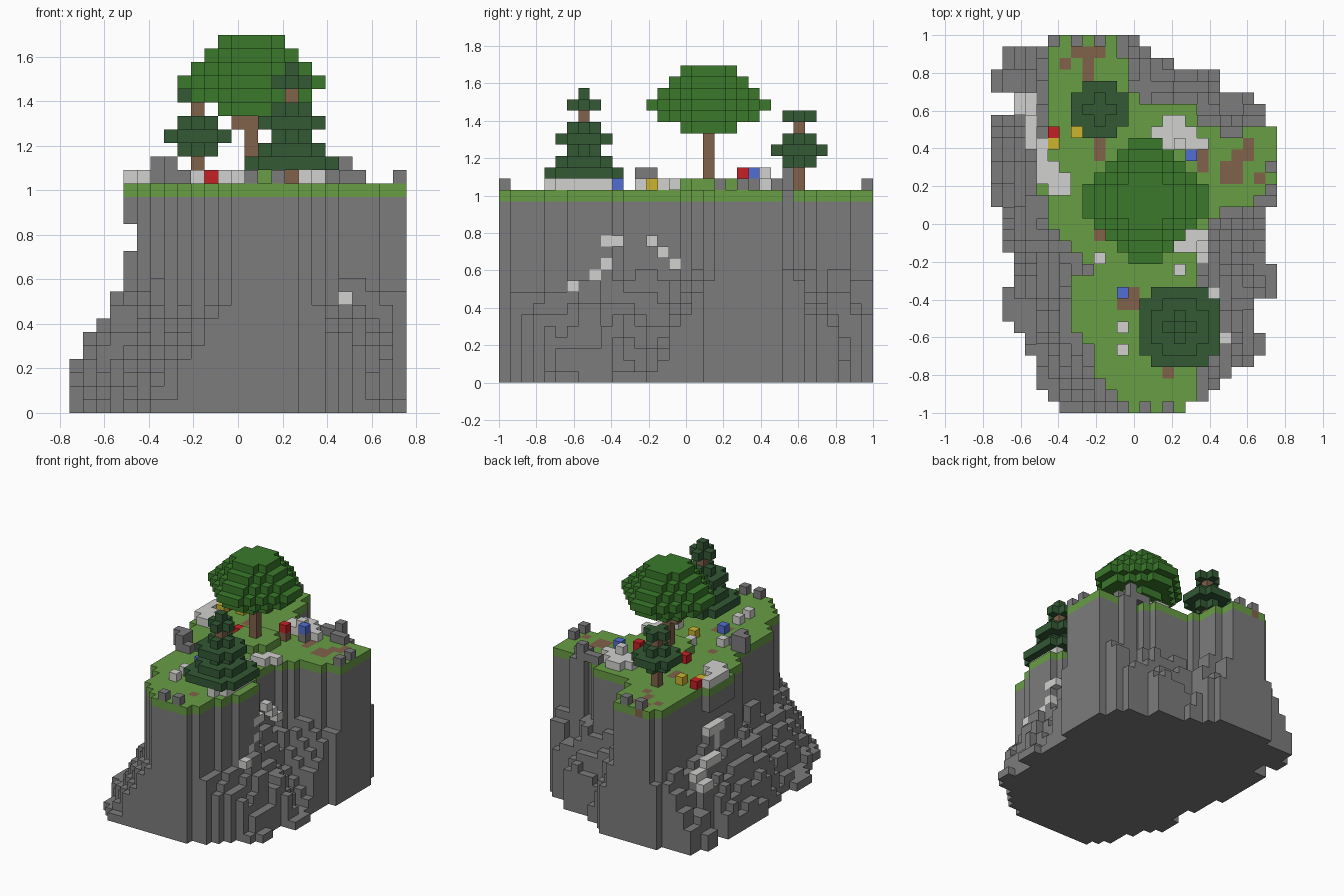
import bpy, bmesh, random
from mathutils import Vector

random.seed(4)
if "Cube" in bpy.data.objects:
    bpy.data.objects.remove(bpy.data.objects["Cube"], do_unlink=True)

V = 2 / 33                      # block size
NX, NY, GROUND = 25, 33, 16     # block grid and grass layer
blocks = {}                     # (x, y, z) -> (part name, colour name)

COLOURS = {
    "rock": (.2, .2, .2), "pale_stone": (.64, .64, .63),
    "grass": (.14, .34, .06), "dirt_brown": (.22, .122, .068),
    "leaf_green": (.042, .19, .024), "pine_green": (.033, .1, .036),
    "red": (.55, .015, .018), "yellow": (.6, .46, .028), "blue": (.085, .155, .65),
}


def put(part, colour, x, y, z, w=1, d=1, h=1):
    """Fill a box of blocks."""
    for i in range(x, x + w):
        for j in range(y, y + d):
            for k in range(z, z + h):
                blocks[i, j, k] = (part, colour)


def disc(part, colour, x, y, z, r, cut):
    """Fill one octagonal layer of blocks; a smaller cut trims the corners more."""
    for i in range(-r, r + 1):
        for j in range(-r, r + 1):
            if abs(i) + abs(j) <= max(0, r + min(cut, r - 1)):
                put(part, colour, x + i, y + j, z)


def inside(poly, x, y):
    hit = False
    for (ax, ay), (bx, by) in zip(poly, poly[1:] + poly[:1]):
        if (ay > y) != (by > y) and x < ax + (y - ay) * (bx - ax) / (by - ay):
            hit = not hit
    return hit


def cells(poly):
    return {(i, j) for i in range(NX) for j in range(NY) if inside(poly, i + .5, j + .5)}


# Outlines of the footprint and of the grassy plateau, in blocks
foot = cells([(6, 0), (17, 0), (18, 1), (20, 2), (22, 4), (24, 5), (24, 7), (23, 8),
              (23, 10), (25, 10), (25, 13), (24, 13), (24, 18), (25, 18), (25, 25),
              (24, 25), (24, 27), (23, 28), (20, 28), (20, 30), (17, 30), (15, 31),
              (13, 32), (13, 33), (5, 33), (5, 32), (2, 32), (1, 31), (1, 30), (0, 30),
              (0, 28), (2, 28), (2, 26), (0, 26), (0, 18), (1, 18), (1, 14), (2, 14),
              (2, 11), (1, 11), (1, 8), (3, 7), (4, 4), (4, 2), (5, 2), (5, 1), (6, 1)])
plateau = cells([(12, 0), (17, 0), (18, 2), (19, 5), (20, 7), (20, 10), (18, 12),
                 (18, 15), (19, 17), (22, 18), (25, 19), (25, 25), (20, 25), (17, 27),
                 (13, 27), (12, 29), (11, 33), (6, 33), (5, 31), (5, 24), (4, 23),
                 (4, 20), (5, 18), (5, 16), (7, 15), (7, 8), (9, 6), (9, 3), (11, 2)])

# Cliff, with stepped rubble falling away from the plateau
bumps = {}
for i, j in sorted(foot | plateau):
    if (i, j) in plateau:
        put("cliff", "rock", i, j, 0, h=GROUND)
        if i == 4:                              # small overhang
            for k in range(12, 14):
                blocks.pop((i, j, k))
        put("grass_top", "grass", i, j, GROUND)
    else:
        dist = min(((i - a) ** 2 + (j - b) ** 2) ** .5 for a, b in plateau)
        bump = bumps.setdefault((i // 2, (j + i // 4) // 2), random.uniform(-1.2, 1.2))
        lean = -1.5 if j < 10 else 1 if j > 24 and i > 15 else 0
        put("cliff", "rock", i, j, 0, h=max(1, min(10, round(11 - 2 * dist + bump + lean))))
put("cliff", "rock", 20, 25, 0, 2, 1, GROUND + 1)

# Pale ledges on the left slope and pale stones jutting from the right cliff
for i, j, d, top in [(2, 26, 2, 6), (3, 26, 2, 7), (3, 23, 3, 8), (4, 21, 3, 11)]:
    put("cliff", "rock", i, j, 0, 1, d, top)
    put("pale_ledges", "pale_stone", i, j, top, 1, d)
put("pale_ledges", "pale_stone", 4, 22, 9, h=2)
for j, k in [(6, 8), (8, 9), (9, 10), (9, 12), (10, 12), (13, 12), (14, 11), (15, 10)]:
    edge = next(i for i in range(16, NX) if (i, j) not in plateau)
    put("pale_ledges", "pale_stone", edge - (7 < j < 10), j, k)

# Bare dirt patches set in the grass
for x, y, w, d in [(6, 30, 1, 1), (7, 31, 1, 2), (8, 29, 1, 3), (9, 28, 1, 1), (9, 31, 1, 1),
                   (9, 22, 1, 2), (9, 15, 1, 1), (11, 9, 2, 1), (12, 10, 1, 1), (15, 3, 1, 1),
                   (18, 21, 1, 2), (20, 20, 2, 2), (21, 22, 2, 1), (22, 23, 1, 1), (23, 20, 1, 1)]:
    put("dirt_patches", "dirt_brown", x, y, GROUND, w, d)

# Mound under the broad tree
TOP = GROUND + 1
disc("mound", "grass", 13, 18, TOP, 2, 1)
put("mound", "dirt_brown", 15, 21, TOP)

# Loose rocks on the plateau: x, y, width, depth, height
for x, y, w, d, h in [(7, 12, 1, 2, 2), (6, 13, 1, 1, 2), (8, 12, 1, 1, 1), (20, 25, 1, 1, 2),
                      (20, 24, 2, 1, 1), (18, 25, 2, 1, 1), (24, 19, 1, 1, 1), (24, 21, 1, 1, 1),
                      (13, 0, 1, 1, 1), (15, 0, 1, 1, 1), (17, 22, 1, 1, 1),
                      (7, 32, 1, 1, 1), (9, 32, 1, 1, 1)]:
    put("grey_rocks", "rock", x, y, TOP, w, d, h)
for x, y, w, d, h in [(14, 23, 5, 1, 1), (14, 24, 4, 1, 1), (15, 25, 2, 1, 1), (16, 23, 1, 1, 2),
                      (4, 20, 1, 3, 1), (5, 19, 1, 3, 1), (6, 19, 1, 2, 1), (4, 23, 1, 1, 1),
                      (16, 14, 2, 1, 1), (17, 15, 2, 1, 1), (16, 12, 1, 1, 1),
                      (9, 13, 1, 1, 1), (11, 7, 1, 1, 1), (11, 5, 1, 1, 1), (12, 15, 1, 1, 1),
                      (18, 5, 1, 5, 1), (17, 4, 1, 2, 1)]:
    put("pale_rocks", "pale_stone", x, y, TOP, w, d, h)

# Flowers
for colour, x, y, z in [("red", 5, 24, 0), ("yellow", 5, 23, 0), ("yellow", 7, 24, 0),
                        ("red", 10, 19, 0), ("red", 15, 21, 1), ("blue", 17, 22, 1),
                        ("blue", 11, 10, 0), ("yellow", 13, 13, 0)]:
    put("flowers", colour, x, y, TOP + z)


def tree(name, colour, x, y, first, radii, cut):
    """Trunk plus stacked round layers; None leaves the trunk bare."""
    put(name + "_trunk", "dirt_brown", x, y, TOP, h=first - TOP)
    for k, r in enumerate(radii):
        if r is None:
            put(name + "_trunk", "dirt_brown", x, y, first + k)
        else:
            disc(name + "_leaves", colour, x, y, first + k, r, cut)


tree("broad_tree", "leaf_green", 13, 18, 22, [2, 4, 5, 4, 3, 2], 1)
put("broad_tree_trunk", "dirt_brown", 12, 18, 21)
tree("tall_pine", "pine_green", 16, 7, 18, [3, 2, 1, 2, 1, None, 1, 0], 2)
tree("small_pine", "pine_green", 9, 26, 19, [1, 2, 1, None, 1], 1)

# Materials
materials = {}
for name, rgb in COLOURS.items():
    mat = materials[name] = bpy.data.materials.new(name)
    mat.use_nodes = True
    mat.diffuse_color = (*rgb, 1)
    mat.node_tree.nodes["Principled BSDF"].inputs["Base Color"].default_value = (*rgb, 1)
    mat.node_tree.nodes["Principled BSDF"].inputs["Roughness"].default_value = .9


def build(part):
    """Make one object from the exposed faces of its blocks."""
    mine = {c: v[1] for c, v in blocks.items() if v[0] == part}
    names = sorted(set(mine.values()))
    bm = bmesh.new()
    corners = {}

    def vert(p):
        key = tuple(round(c * 2) for c in p)
        if key not in corners:
            corners[key] = bm.verts.new(((p.x - NX / 2) * V, (p.y - NY / 2) * V, p.z * V))
        return corners[key]

    for cell, colour in mine.items():
        mid = Vector(cell) + Vector((.5, .5, .5))
        for axis in range(3):
            for sign in (-1, 1):
                n = Vector((0, 0, 0))
                n[axis] = sign
                if tuple(int(c) for c in Vector(cell) + n) in blocks:
                    continue
                u = Vector((0, 0, 0))
                u[(axis + 1) % 3] = .5
                w = n.cross(u)
                c = mid + n * .5
                face = bm.faces.new([vert(c + a * u + b * w)
                                     for a, b in ((-1, -1), (1, -1), (1, 1), (-1, 1))])
                face.material_index = names.index(colour)
    mesh = bpy.data.meshes.new(part)
    bm.to_mesh(mesh)
    bm.free()
    for name in names:
        mesh.materials.append(materials[name])
    bpy.context.collection.objects.link(bpy.data.objects.new(part, mesh))


for part in sorted({v[0] for v in blocks.values()}):
    build(part)
